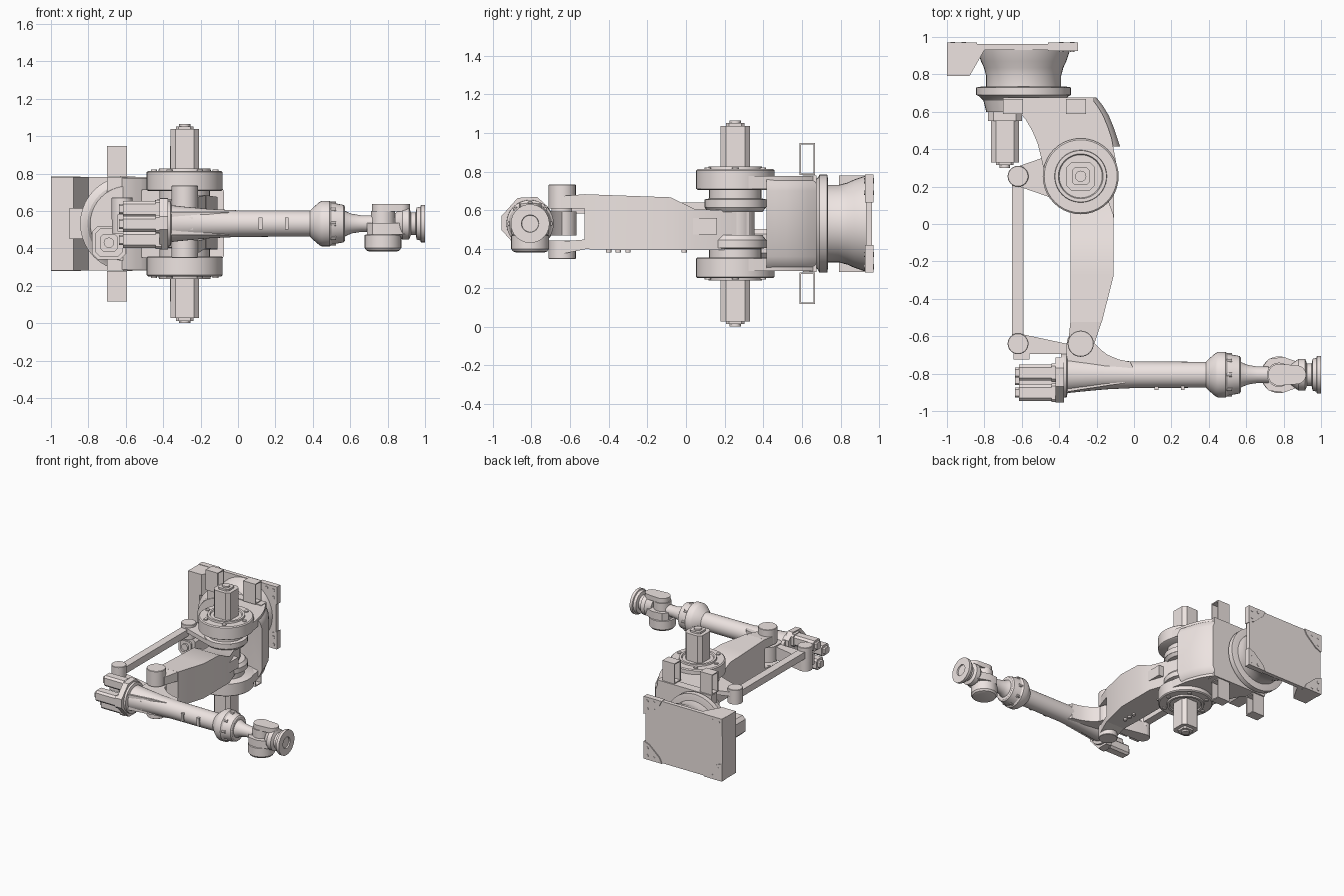
import bpy, bmesh
from math import sin, cos, pi, radians, atan2, acos, hypot

ZC = 0.532                                  # mid plane of the arm
PIV, ELB = (-0.285, 0.255), (-0.285, -0.64)  # shoulder and elbow pivots (x, y)
FY = -0.806                                 # forearm axis (y)
MAP = {'x': lambda u, v, w: (w, u, v),
       'y': lambda u, v, w: (u, w, v),
       'z': lambda u, v, w: (u, v, w)}
PAINT = bpy.data.materials.new("pale_paint")
PAINT.diffuse_color = (0.85, 0.775, 0.755, 1)


def finish(name, bm):
    bmesh.ops.recalc_face_normals(bm, faces=bm.faces)
    for f in bm.faces:
        f.smooth = True
    for e in bm.edges:
        e.smooth = len(e.link_faces) == 2 and e.calc_face_angle(0) < radians(33)
    me = bpy.data.meshes.new(name)
    bm.to_mesh(me)
    bm.free()
    me.materials.append(PAINT)
    ob = bpy.data.objects.new(name, me)
    bpy.context.collection.objects.link(ob)
    return ob


def rings(name, loops, cap=True):
    """Skin a list of equal-length point loops."""
    bm = bmesh.new()
    vs = [[bm.verts.new(p) for p in lp] for lp in loops]
    n = len(vs[0])
    for a, b in zip(vs, vs[1:]):
        for i in range(n):
            bm.faces.new((a[i], a[(i + 1) % n], b[(i + 1) % n], b[i]))
    if cap:
        bm.faces.new(vs[0])
        bm.faces.new(vs[-1])
    return finish(name, bm)


def extrude(name, pts, w0, w1, axis='z'):
    return rings(name, [[MAP[axis](u, v, w) for u, v in pts] for w in (w0, w1)])


def box(name, x0, x1, y0, y1, z0, z1):
    return extrude(name, [(x0, y0), (x1, y0), (x1, y1), (x0, y1)], z0, z1)


def lathe(name, c, prof, axis='z', n=32):
    """prof: (position along axis, radius)."""
    return rings(name, [[MAP[axis](c[0] + r * cos(2 * pi * i / n), c[1] + r * sin(2 * pi * i / n), w)
                         for i in range(n)] for w, r in prof])


def loft(name, sections):
    """sections along y: (y, x0, x1, z0, z1)."""
    return rings(name, [[(a, y, c), (b, y, c), (b, y, d), (a, y, d)] for y, a, b, c, d in sections])


def octagon(c, h, k):
    q = [(h, -h + k), (h, h - k), (h - k, h), (-h + k, h), (-h, h - k), (-h, -h + k), (-h + k, -h), (h - k, -h)]
    return [(c[0] + a, c[1] + b) for a, b in q]


def arc(c, r, a0, a1, n=12):
    return [(c[0] + r * cos(radians(a0 + (a1 - a0) * i / n)),
             c[1] + r * sin(radians(a0 + (a1 - a0) * i / n))) for i in range(n + 1)]


def link(c1, r1, c2, r2):
    """Outline around two circles."""
    t = atan2(c2[1] - c1[1], c2[0] - c1[0]) * 180 / pi
    b = acos((r1 - r2) / hypot(c2[0] - c1[0], c2[1] - c1[1])) * 180 / pi
    return arc(c1, r1, t + b, t + 360 - b, 20) + arc(c2, r2, t - b, t + b)


def motor(name, c, h, w0, w1, tip, axis):
    extrude(name, octagon(c, h, h * 0.35), w0, w1, axis)
    extrude(name + "_cap", octagon(c, h * 0.62, h * 0.2), w1, tip, axis)


# base: back plate, corner feet, connection box and flared pedestal
BC = (-0.59, ZC)
box("base_plate", -1, -0.31, 0.93, 0.962, ZC - 0.25, ZC + 0.25)
box("connection_box", -1, -0.9, 0.79, 0.93, ZC - 0.25, ZC + 0.25)
for s in (1, -1):
    extrude("box_slope", [(-0.9, 0.79), (-0.88, 0.79), (-0.8, 0.93), (-0.9, 0.93)],
            ZC + s * 0.08, ZC + s * 0.25)
    for x0, d in ((-1, 1), (-0.3, -1)):
        foot = [(0, 0.253), (0.16, 0.253), (0.14, 0.21), (0.05, 0.13), (0, 0.11)]
        extrude("base_foot", [(x0 + d * a, ZC + s * b) for a, b in foot], 0.925, 0.97, 'y')
        for a, b in ((0.03, 0.16), (0.03, 0.22), (0.09, 0.225)):
            lathe("foot_bolt", (x0 + d * a, ZC + s * b), [(0.92, 0.012), (0.972, 0.012)], 'y', 12)
lathe("pedestal", BC, [(0.94, 0.25), (0.92, 0.245), (0.87, 0.228), (0.835, 0.212), (0.79, 0.2), (0.73, 0.2)], 'y', 40)
lathe("slew_ring", BC, [(0.735, 0.225), (0.73, 0.254), (0.69, 0.254), (0.683, 0.24), (0.66, 0.215), (0.6, 0.2)], 'y', 40)

# turret: deck, barrel-shaped web, two cheeks
box("turret_deck", -0.70, -0.215, 0.605, 0.675, ZC - 0.25, ZC + 0.25)
outer = [(-0.2, 0.675), (-0.165, 0.63), (-0.135, 0.58), (-0.11, 0.52), (-0.09, 0.46)]
inner = [(-0.5, 0.37), (-0.515, 0.43), (-0.545, 0.5), (-0.58, 0.56), (-0.62, 0.605), (-0.56, 0.675)]
web = [(-0.075, 0.415), (-0.12, 0.42), (-0.2, 0.445), (-0.37, 0.445)] + inner[1:]
rings("turret_web", [[(x - d, y, ZC + h) for x, y in outer] + [(x - d, y, ZC + h) for x, y in web[:2]]
                     + [(x, y, ZC + h) for x, y in web[2:]]
                     for h, d in ((-0.24, 0.05), (-0.215, 0.02), (-0.17, 0), (0.17, 0), (0.215, 0.02), (0.24, 0.05))])
cheek = [(x - 0.03, y) for x, y in outer]
for s in (1, -1):
    z = lambda h: ZC + s * h
    extrude("turret_cheek", cheek + arc(PIV, 0.2, 10, -190, 24) + inner, z(0.18), z(0.245))
    # shoulder drive: gearbox disc, bolts and motor
    lathe("shoulder_drive", PIV, [(z(0.175), 0.195), (z(0.18), 0.203), (z(0.275), 0.203), (z(0.282), 0.195),
                                  (z(0.282), 0.14), (z(0.295), 0.138), (z(0.295), 0.12), (z(0.285), 0.115)], n=40)
    for u, v in arc(PIV, 0.165, 0, 300, 5):
        lathe("drive_bolt", (u, v), [(z(0.27), 0.016), (z(0.29), 0.016)], n=12)
    motor("shoulder_motor", PIV, 0.076, z(0.27), z(0.505), z(0.52), 'z')
    lathe("motor_stub", PIV, [(z(0.51), 0.03), (z(0.532), 0.03)], n=12)
    # bearing rings between cheek and arm
    lathe("shoulder_bearing", PIV, [(z(0.06), 0.14), (z(0.085), 0.16), (z(0.125), 0.16), (z(0.13), 0.135), (z(0.185), 0.135)])
    # hollow lifting pockets
    for cx in (-0.647, -0.31):
        sq = lambda x, t: [(x, 0.627 + a * (0.04 - t), z(0.334) + b * (0.082 - t))
                           for a, b in ((-1, -1), (1, -1), (1, 1), (-1, 1))]
        p, q = cx - 0.054, cx + 0.054
        rings("lift_pocket", [sq(p, 0.008), sq(p, 0), sq(q, 0), sq(q, 0.008), sq(p, 0.008)], cap=False)

# slew motor on the turret
SM = (-0.69, 0.43)
motor("slew_motor", SM, 0.075, 0.56, 0.33, 0.315, 'y')
extrude("slew_motor_flange", octagon(SM, 0.09, 0.03), 0.62, 0.55, 'y')
lathe("slew_motor_stub", SM, [(0.32, 0.028), (0.30, 0.028)], 'y', 12)

# lower arm with forked elbow end
lathe("arm_hub", PIV, [(0.395, 0.1), (0.605, 0.1)])
loft("lower_arm", [(0.33, -0.35, -0.21, 0.395, 0.6), (0.05, -0.34, -0.11, 0.395, 0.605), (-0.08, -0.34, -0.11, 0.395, 0.668),
                   (-0.28, -0.34, -0.11, 0.395, 0.675), (-0.525, -0.34, -0.172, 0.4, 0.684)])
loft("fork_upper", [(-0.52, -0.34, -0.172, 0.61, 0.684), (-0.64, -0.352, -0.212, 0.61, 0.675)])
loft("fork_lower", [(-0.52, -0.34, -0.172, 0.4, 0.45), (-0.64, -0.352, -0.212, 0.375, 0.44)])
lathe("elbow_pin_upper", ELB, [(0.61, 0.07), (0.732, 0.07), (0.735, 0.067)])
lathe("elbow_pin_lower", ELB, [(0.445, 0.07), (0.351, 0.07), (0.348, 0.067)])
box("arm_side_block", -0.17, -0.108, 0.035, 0.16, 0.475, 0.56)
for y in (-0.3, -0.35, -0.4, -0.01):
    lathe("arm_stud", (-0.25, y), [(0.4, 0.014), (0.383, 0.014)], n=12)

# parallel linkage: crank, rod and eyes
RT, RB = (-0.62, 0.255), (-0.62, -0.64)
extrude("shoulder_crank", link(PIV, 0.16, RT, 0.05), 0.615, 0.65)
box("link_rod", -0.652, -0.59, -0.62, 0.235, 0.585, 0.64)
for c in (RT, RB):
    lathe("rod_eye", c, [(0.555, 0.056), (0.669, 0.056), (0.672, 0.053)], n=24)
extrude("elbow_crank", arc(RB, 0.054, 270, 80, 14) + [(-0.36, -0.64), (-0.285, -0.6), (-0.27, -0.71), (-0.36, -0.695)],
        0.48, 0.585)
box("crank_stop", -0.645, -0.56, -0.725, -0.66, 0.49, 0.58)

# forearm: elbow casting, tapered tube with flared collar
extrude("elbow_casting", [(-0.37, -0.9), (-0.3, -0.888), (-0.05, -0.85), (0.0, -0.78), (-0.02, -0.737), (-0.08, -0.725),
                          (-0.14, -0.7), (-0.18, -0.67)] + arc(ELB, 0.075, 0, 180) + [(-0.36, -0.72)], 0.47, 0.594)
lathe("forearm_tube", (FY, ZC), [(-0.39, 0.125), (-0.36, 0.12), (-0.355, 0.098), (-0.28, 0.09), (-0.15, 0.078), (0, 0.071),
                                 (0.385, 0.069), (0.4, 0.085), (0.435, 0.115), (0.45, 0.122), (0.49, 0.122), (0.5, 0.112),
                                 (0.565, 0.1), (0.572, 0.09), (0.572, 0.06)], 'x')
for u, v in arc((FY, ZC), 0.104, 0, 315, 7):
    lathe("collar_bolt", (u, v), [(0.48, 0.013), (0.525, 0.013)], 'x', 8)
for x in (-0.31, -0.25, 0.12, 0.26):
    box("forearm_tab", x - 0.01, x + 0.01, -0.888, -0.85, 0.5, 0.565)

# motor plate and the three wrist motors
extrude("motor_plate", [(-0.955, 0.5), (-0.955, 0.57), (-0.87, 0.665), (-0.77, 0.67), (-0.715, 0.62),
                        (-0.715, 0.45), (-0.77, 0.395), (-0.86, 0.395)], -0.42, -0.375, 'x')
for c in ((-0.795, 0.61), (-0.902, 0.53), (-0.835, 0.445)):
    motor("wrist_motor", c, 0.043, -0.41, -0.615, -0.635, 'x')
    extrude("wrist_motor_flange", octagon(c, 0.049, 0.014), -0.44, -0.41, 'x')

# wrist: neck, bend joint, output flange
WC = (0.775, FY)
lathe("wrist_neck", (FY, ZC), [(0.56, 0.075), (0.585, 0.062), (0.61, 0.052), (0.66, 0.044), (0.72, 0.044)], 'x', 24)
lathe("bend_drum", WC, [(0.382, 0.07), (0.388, 0.088), (0.402, 0.098), (0.47, 0.098), (0.478, 0.08), (0.49, 0.06)])
lathe("bend_joint", WC, [(0.48, 0.065), (0.6, 0.065)], n=24)
extrude("bend_cover", link(WC, 0.058, (0.87, FY), 0.05), 0.597, 0.637)
extrude("wrist_side_yoke", [(0.69, FY - 0.045), (0.72, FY - 0.085), (0.8, FY - 0.095), (0.9, FY - 0.06), (0.9, FY + 0.06),
                            (0.8, FY + 0.095), (0.72, FY + 0.085), (0.69, FY + 0.045)], 0.475, 0.535)
lathe("output_head", (FY, ZC), [(0.84, 0.055), (0.88, 0.085), (0.915, 0.085), (0.925, 0.06), (0.95, 0.06), (0.955, 0.085),
                                (0.975, 0.09), (0.978, 0.1), (1.0, 0.1), (1.0, 0.045), (0.99, 0.043)], 'x')
for u, v in arc((FY, ZC), 0.075, 0, 315, 7):
    lathe("flange_bolt", (u, v), [(0.98, 0.008), (1.0, 0.008)], 'x', 8)
